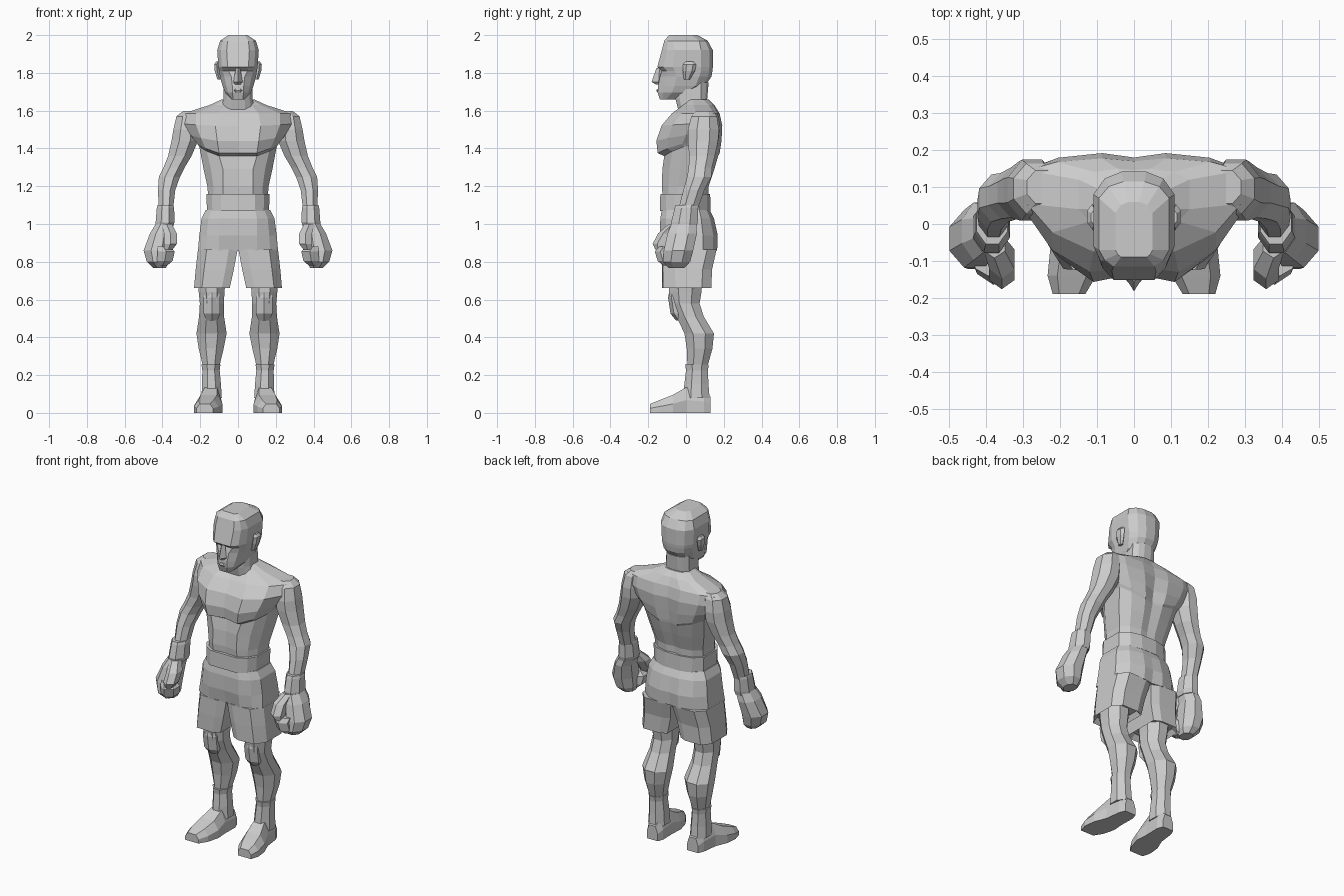
import bpy, bmesh, math


def loft(name, rings, mirror=False):
    """Skin a list of equal-length point rings, cap the ends, optionally mirror in x."""
    bm = bmesh.new()
    loops = [[bm.verts.new(p) for p in r] for r in rings]
    n = len(loops[0])
    for a, b in zip(loops, loops[1:]):
        for i in range(n):
            j = (i + 1) % n
            bm.faces.new((a[i], a[j], b[j], b[i]))
    bm.faces.new(loops[0][::-1])
    bm.faces.new(loops[-1])
    bmesh.ops.recalc_face_normals(bm, faces=bm.faces)
    me = bpy.data.meshes.new(name)
    bm.to_mesh(me)
    bm.free()
    ob = bpy.data.objects.new(name, me)
    bpy.context.collection.objects.link(ob)
    if mirror:
        m = ob.modifiers.new("mirror", 'MIRROR')
        m.use_mirror_merge = False
    return ob


def body_ring(z, fw, yf, w, y1, y2, yb, g=0.0, dz=0.0):
    """Symmetric section: front width/depth, side width and depths, back, groove, side lift."""
    half = [(fw, yf, z), (fw + .62 * (w - fw), yf + .4 * (y1 - yf), z + dz * .5),
            (w, y1, z + dz), (w, y2, z + dz), (w * .72, y2 + .7 * (yb - y2), z + dz * .5),
            (w * .3, yb, z)]
    other = [(-x, y, h) for x, y, h in reversed(half)]
    return [(0, yf + g, z)] + half + [(0, yb - g, z)] + other


def limb_ring(z, x, y, rx, ry, n=8, off=.5):
    """Horizontal polygon whose flats reach the given radii."""
    k = 1 / math.cos(math.pi / n) if off else 1
    return [(x + rx * k * math.cos(2 * math.pi * (i + off) / n),
             y + ry * k * math.sin(2 * math.pi * (i + off) / n), z) for i in range(n)]


def body(name, rows):
    return loft(name, [body_ring(*r) for r in rows])


def limb(name, rows, n=8, off=.5):
    return loft(name, [limb_ring(*r, n, off) for r in rows], True)


# Torso with chest shelf and spine groove
body("torso", [
    (1.10, .08, -.120, .155, -.05, .06, .115, .005),
    (1.20, .08, -.128, .162, -.04, .07, .120, .008),
    (1.29, .08, -.125, .182, -.03, .09, .150, .012),
    (1.36, .10, -.115, .205, -.01, .12, .170, .012, .05),
    (1.375, .10, -.150, .215, -.02, .13, .178, .022, .05),
    (1.44, .11, -.157, .250, .000, .14, .188, .022, .03),
    (1.52, .12, -.130, .285, .020, .15, .192, .012, .01),
    (1.585, .11, -.075, .290, .055, .145, .178, .008, .0),
    (1.63, .07, -.015, .150, .040, .12, .150, .004, .0),
    (1.66, .04, .000, .085, .040, .09, .120)])
body("neck", [
    (1.58, .04, -.035, .095, .01, .09, .13),
    (1.66, .035, -.055, .078, .00, .08, .112),
    (1.75, .03, -.060, .075, .00, .08, .120)])

# Head, from chin to crown
body("head", [
    (1.660, .025, -.138, .035, -.105, -.07, -.05),
    (1.695, .030, -.150, .068, -.075, .00, .03),
    (1.730, .030, -.148, .082, -.060, .05, .10),
    (1.780, .035, -.138, .095, -.050, .07, .135),
    (1.810, .050, -.128, .100, -.060, .08, .140),
    (1.830, .055, -.152, .104, -.070, .08, .142),
    (1.920, .060, -.128, .110, -.060, .08, .142),
    (1.970, .055, -.115, .095, -.070, .07, .115),
    (2.000, .035, -.090, .050, -.070, .03, .060)])
loft("nose", [limb_ring(z, 0, y, rx, ry, 4, 0) for z, y, rx, ry in [
    (1.738, -.140, .020, .018), (1.752, -.145, .024, .037), (1.825, -.140, .012, .017)]])
loft("mouth", [limb_ring(z, 0, -.135, rx, ry, 6, 0) for z, rx, ry in [
    (1.695, .020, .018), (1.706, .034, .026), (1.716, .020, .021)]])
limb("ears", [(1.765, .099, .005, .010, .014), (1.81, .110, .015, .013, .028),
              (1.845, .113, .020, .013, .030), (1.860, .108, .018, .008, .018)], 6)

# Arms from shoulder to wrist
limb("arms", [
    (1.598, .250, .100, .040, .045),
    (1.570, .268, .096, .058, .068),
    (1.500, .276, .092, .066, .082),
    (1.440, .282, .090, .070, .080),
    (1.360, .308, .085, .062, .068),
    (1.300, .338, .076, .056, .062),
    (1.250, .363, .070, .056, .064),
    (1.180, .378, .042, .046, .056),
    (1.060, .382, .005, .036, .050)])

# Boxing gloves: cuff, fist, curled fingers and thumb
limb("glove_cuffs", [(1.100, .384, .004, .042, .058), (1.085, .384, .002, .046, .062),
                     (1.010, .386, -.008, .050, .070), (.985, .390, -.010, .046, .066)])
limb("glove_fists", [
    (1.000, .390, -.012, .046, .066),
    (.950, .412, -.020, .054, .078),
    (.860, .432, -.040, .068, .078),
    (.800, .425, -.050, .058, .072),
    (.768, .415, -.050, .034, .042)])
limb("glove_fingers", [(.880, .395, -.100, .035, .035), (.855, .380, -.105, .045, .052),
                       (.805, .388, -.095, .042, .048), (.780, .400, -.080, .025, .035)], 6)
limb("glove_thumbs", [(1.000, .378, -.055, .028, .032), (.950, .358, -.095, .034, .046),
                      (.895, .358, -.128, .034, .042), (.865, .368, -.130, .022, .028)], 6)

# Waistband and shorts
body("waistband", [
    (1.070, .09, -.138, .164, -.06, .07, .130),
    (1.160, .09, -.136, .168, -.06, .07, .128)])
body("shorts_top", [
    (.860, .10, -.128, .212, -.07, .09, .165, .012),
    (.940, .10, -.138, .205, -.06, .09, .168, .006),
    (1.030, .10, -.136, .193, -.06, .08, .148),
    (1.075, .09, -.128, .170, -.06, .07, .126)])


def shorts_ring(z, x0, x1, yf, yb):
    a = (x1 - x0) * .22
    return [(x0, yf + .02, z), (x0 + a, yf, z), (x1 - a, yf + .005, z), (x1, yf + .07, z),
            (x1, yb - .05, z), (x1 - a, yb, z), (x0 + a, yb, z), (x0, yb - .02, z)]


loft("shorts_legs", [shorts_ring(*r) for r in [
    (.690, .060, .215, -.105, .115), (.660, .044, .233, -.126, .134),
    (.760, .022, .224, -.128, .138), (.865, .002, .212, -.128, .162)]], True)

# Legs with knees and calves
limb("legs", [
    (.740, .140, .000, .080, .090),
    (.640, .140, -.004, .068, .086),
    (.580, .138, -.004, .064, .076),
    (.510, .140, .022, .066, .072),
    (.420, .140, .070, .080, .078),
    (.340, .142, .072, .066, .068),
    (.240, .142, .060, .042, .052),
    (.150, .142, .060, .042, .052)])
limb("kneecaps", [(.490, .138, -.028, .030, .022), (.525, .138, -.045, .044, .032),
                  (.610, .138, -.058, .044, .032), (.650, .138, -.060, .034, .024)], 6)

# Boots: shaft and foot
limb("boot_shafts", [(.080, .140, .055, .054, .070), (.150, .140, .055, .050, .064),
                     (.225, .143, .058, .046, .058), (.255, .143, .058, .050, .062)])


def foot_ring(y, x, w, h):
    return [(x - w, y, 0), (x + w, y, 0), (x + w, y, h * .5), (x + w * .6, y, h),
            (x - w * .6, y, h), (x - w, y, h * .5)]


loft("boot_feet", [foot_ring(*r) for r in [
    (.130, .135, .036, .085), (.095, .136, .050, .120), (.000, .143, .055, .135),
    (-.070, .155, .072, .095), (-.140, .168, .066, .068), (-.190, .176, .044, .048)]], True)
